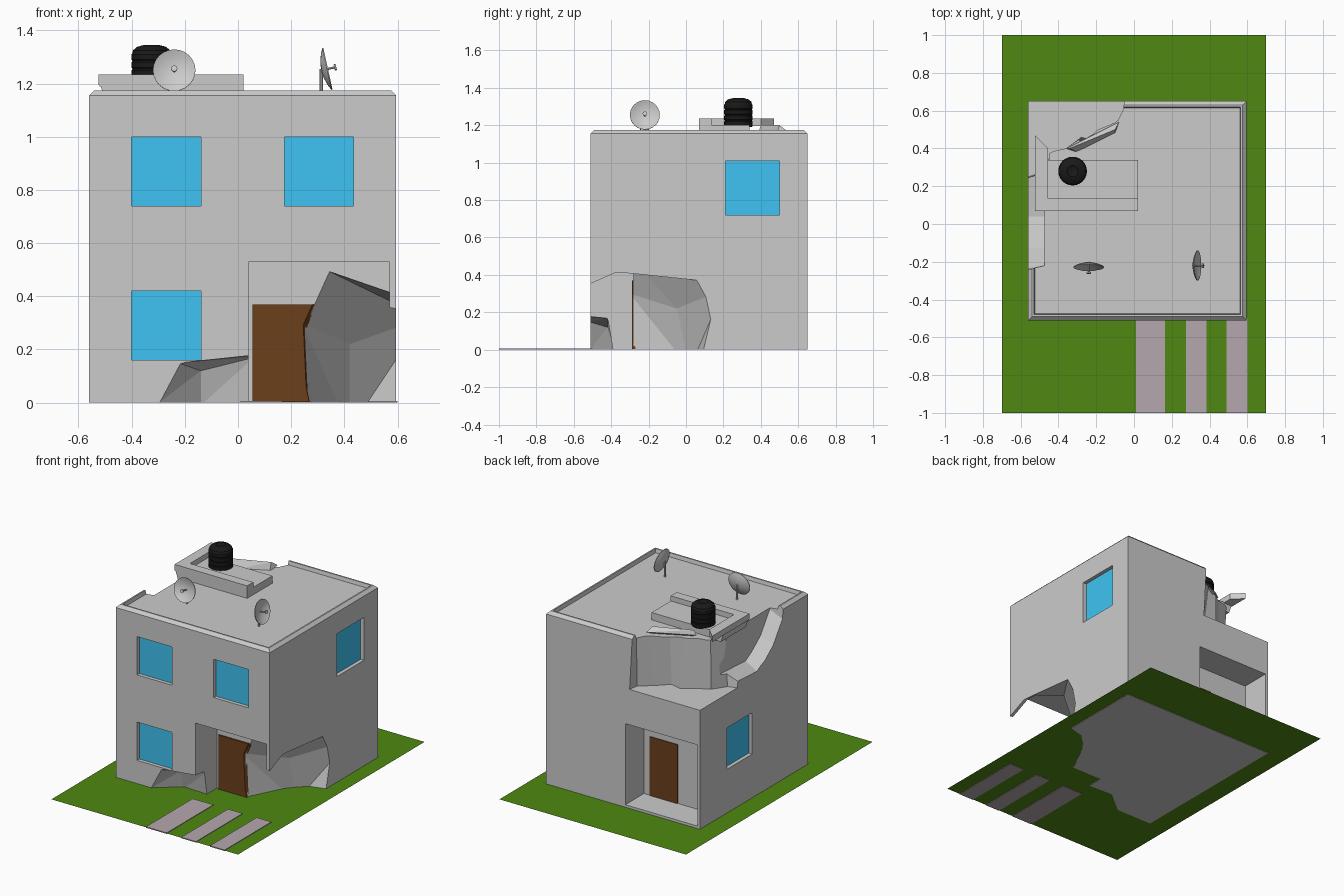
import bpy, bmesh, math
from mathutils import Vector, Matrix

if "Cube" in bpy.data.objects:
    bpy.data.objects.remove(bpy.data.objects["Cube"])


def material(name, rgb):
    m = bpy.data.materials.new(name)
    m.diffuse_color = (*rgb, 1)
    m.use_nodes = True
    m.node_tree.nodes["Principled BSDF"].inputs["Base Color"].default_value = m.diffuse_color
    return m


GRASS = material("grass", (0.08, 0.25, 0.006))
GLASS = material("glass", (0.05, 0.55, 0.9))
WOOD = material("wood", (0.15, 0.05, 0.012))
PAVING = material("paving", (0.46, 0.39, 0.42))
BLACK = material("black_plastic", (0.01, 0.01, 0.01))


def finish(name, bm, mat=None):
    bmesh.ops.recalc_face_normals(bm, faces=bm.faces)
    me = bpy.data.meshes.new(name)
    bm.to_mesh(me)
    bm.free()
    ob = bpy.data.objects.new(name, me)
    bpy.context.collection.objects.link(ob)
    if mat:
        me.materials.append(mat)
    return ob


def hull(name, pts, mat=None):
    bm = bmesh.new()
    for p in pts:
        bm.verts.new(p)
    r = bmesh.ops.convex_hull(bm, input=bm.verts[:])
    loose = [v for v in bm.verts if not v.link_faces]
    bmesh.ops.delete(bm, geom=loose, context='VERTS')
    bmesh.ops.dissolve_limit(bm, angle_limit=0.01, verts=bm.verts[:], edges=bm.edges[:])
    return finish(name, bm, mat)


def box(name, x, y, z, mat=None):
    return hull(name, [(a, b, c) for a in x for b in y for c in z], mat)


def prism(name, outline, axis, a, b):
    """Extrude a 2D outline along an axis (0 = x, 2 = z)."""
    bm = bmesh.new()
    rings = []
    for d in (a, b):
        rings.append([bm.verts.new((d, *p) if axis == 0 else (*p, d)) for p in outline])
    n = len(outline)
    bm.faces.new(rings[0])
    bm.faces.new(rings[1])
    for i in range(n):
        j = (i + 1) % n
        bm.faces.new((rings[0][i], rings[0][j], rings[1][j], rings[1][i]))
    return finish(name, bm)


def loft(name, low, high, z0, z1):
    """Connect two outlines of equal length at two heights."""
    ob = prism(name, low, 2, z0, z1)
    for v, p in zip(ob.data.vertices[len(low):], high):
        v.co.x, v.co.y = p
    return ob


def cut(ob, cutter, keep=False):
    m = ob.modifiers.new("cut", 'BOOLEAN')
    m.operation, m.solver, m.object = 'DIFFERENCE', 'EXACT', cutter
    bpy.context.view_layer.objects.active = ob
    bpy.ops.object.modifier_apply(modifier=m.name)
    if not keep:
        bpy.data.objects.remove(cutter)


def lathe(name, profile, n, mat=None, matrix=Matrix()):
    bm = bmesh.new()
    vs = [bm.verts.new((r, 0, z)) for r, z in profile]
    es = [bm.edges.new(p) for p in zip(vs, vs[1:])]
    bmesh.ops.spin(bm, geom=vs + es, cent=(0, 0, 0), axis=(0, 0, 1),
                   angle=math.tau, steps=n)
    bmesh.ops.remove_doubles(bm, verts=bm.verts[:], dist=1e-5)
    bm.transform(matrix)
    ob = finish(name, bm, mat)
    bpy.context.view_layer.objects.active = ob
    ob.select_set(True)
    bpy.ops.object.shade_smooth_by_angle(angle=math.radians(35))
    ob.select_set(False)
    return ob


# Lawn and paving strips
bm = bmesh.new()
bm.faces.new([bm.verts.new(p) for p in
              ((-.7, -1, .003), (.7, -1, .003), (.7, 1, .003), (-.7, 1, .003))])
finish("lawn", bm, GRASS)
for i, x in enumerate(((.01, .165), (.275, .385), (.49, .6))):
    box(f"paving_strip_{i}", x, (-1, -.5), (0, .007), PAVING)

# House body with chamfered top rim and sunken roof
X0, X1, Y0, Y1 = -.56, .595, -.51, .65


def rect(d):
    return [(X0 + d, Y0 + d), (X1 - d, Y0 + d), (X1 - d, Y1 - d), (X0 + d, Y1 - d)]


house = hull("house", [(*p, z) for d, z in ((0, 0), (0, 1.155), (.02, 1.175))
                       for p in rect(d)])
cut(house, loft("roof_cut", rect(.035), rect(.025), 1.15, 1.2))

# Porch recesses front and back
cut(house, box("porch_front", (.04, .57), (-.7, -.28), (-.1, .53)))
cut(house, box("porch_back", (-.54, 0), (.45, .8), (.02, .57)))

# Windows: recess plus glass pane
D = .03
front = [("front_low", (-.4, -.14), (.16, .42)), ("front_up_left", (-.4, -.14), (.74, 1)),
         ("front_up_right", (.175, .435), (.74, 1))]
for n, x, z in front:
    cut(house, box("c", x, (Y0 - .1, Y0 + D), z))
    box("window_" + n, x, (Y0 + D - .005, Y0 + D + .01), z, GLASS)
for n, xw, s, y, z in (("right", X1, 1, (.21, .5), (.72, 1.01)),
                       ("left", X0, -1, (.09, .36), (.3, .58))):
    cut(house, box("c", (xw + s * .1, xw - s * D), y, z))
    box("window_" + n, (xw - s * D + s * .005, xw - s * D - s * .01), y, z, GLASS)

# Doors
box("back_door", (-.255, -.045), (.44, .455), (.02, .42), WOOD)
front_door = box("front_door", (.055, .29), (-.29, -.27), (.003, .37), WOOD)

# Blown-out front right corner
cavity = hull("cavity", [
    (.7, -.65, -.1), (.7, -.65, .27), (.7, -.4, .38), (.7, -.28, .37), (.7, .2, .32),
    (.7, .1, -.1), (.42, .02, -.1), (.42, -.05, .22), (.3, -.22, -.1), (.31, -.2, .2),
    (.24, -.3, .3), (.25, -.3, .08), (.29, -.3, -.1), (.33, -.3, .5), (.45, -.26, .45),
    (.4, -.5, .2), (.45, -.6, -.1)])
cut(front_door, cavity, keep=True)
cut(house, cavity)

# Broken foot of the front wall
cut(house, hull("foot_cut", [
    (-.31, -.52, -.01), (-.225, -.52, .15), (-.14, -.38, -.01), (0, -.52, .155),
    (.06, -.52, .18), (.06, -.52, -.01), (.06, -.39, -.01), (.06, -.42, .17),
    (-.14, -.42, .12)]))

# Collapsed upper back left corner and broken left parapet
low = [(-.02, .75), (-.04, .58), (-.12, .52), (-.2, .44), (-.28, .46), (-.36, .4),
       (-.44, .36), (-.5, .27), (-.65, .22), (-.65, .75)]
high = [(-.02, .75), (-.06, .62), (-.1, .54), (-.22, .49), (-.3, .44), (-.36, .4),
        (-.45, .38), (-.46, .24), (-.65, .15), (-.65, .75)]
cut(house, loft("corner_cut", low, high, .81, 1.26))
side = [(.32, .805), (.04, .79), (-.06, .83), (-.15, .9), (-.22, 1.0), (-.25, 1.04),
        (-.235, 1.3), (.32, 1.3)]
slot = prism("slot_cut", side, 0, -.65, -.475)
for v in slot.data.vertices[len(side):]:
    if v.co.z < 1.2:
        v.co.z += .1
        v.co.y += .03 if v.co.y < 0 else 0
cut(house, slot)

# Hanging roof slab with low walls under the tank
hull("tank_slab", [(x, y, z) for y in (.07, .34) for x, z in
                   ((-.5, 1.14), (.02, 1.14), (.02, 1.2), (-.52, 1.2))])
box("tank_wall_front", (-.52, .02), (.07, .135), (1.19, 1.235))
prism("tank_wall_left", [(-.525, .07), (-.455, .07), (-.455, .4), (-.525, .47)],
      2, 1.195, 1.235)
hull("broken_ledge", [(-.36, .4, 1.17), (-.08, .54, 1.17), (-.1, .5, 1.2),
                      (-.34, .4, 1.2), (-.3, .38, 1.14), (-.1, .48, 1.14)])

# Ribbed water tank
prof = [(0, 1.19), (.073, 1.19)]
for i in range(4):
    z = 1.2 + i * .03
    prof += [(.076, z), (.076, z + .02), (.072, z + .025)]
prof += [(.07, 1.325), (.055, 1.338), (.03, 1.345), (.022, 1.34), (0, 1.34)]
lathe("water_tank", prof, 24, BLACK, Matrix.Translation((-.325, .28, 0)))

# Satellite dishes on poles
for i, (loc, d) in enumerate((((-.24, -.205, 1.245), (0, -1, .22)),
                              ((.313, -.22, 1.25), (1, 0, .22)))):
    rot = Vector(d).to_track_quat('Z', 'Y').to_matrix().to_4x4()
    M = Matrix.Translation(loc) @ rot
    lathe(f"dish_{i}", [(0, 0), (.03, .003), (.06, .012), (.08, .022), (.08, .026),
                        (.06, .016), (.03, .007), (0, .004)], 24, None, M)
    lathe(f"dish_feed_{i}", [(0, 0), (.004, 0), (.004, .05), (.012, .05), (.012, .058),
                             (0, .058)], 8, None, M)
    lathe(f"dish_pole_{i}", [(0, -.105), (.006, -.105), (.006, .005), (0, .005)], 8, None,
          Matrix.Translation(loc))
